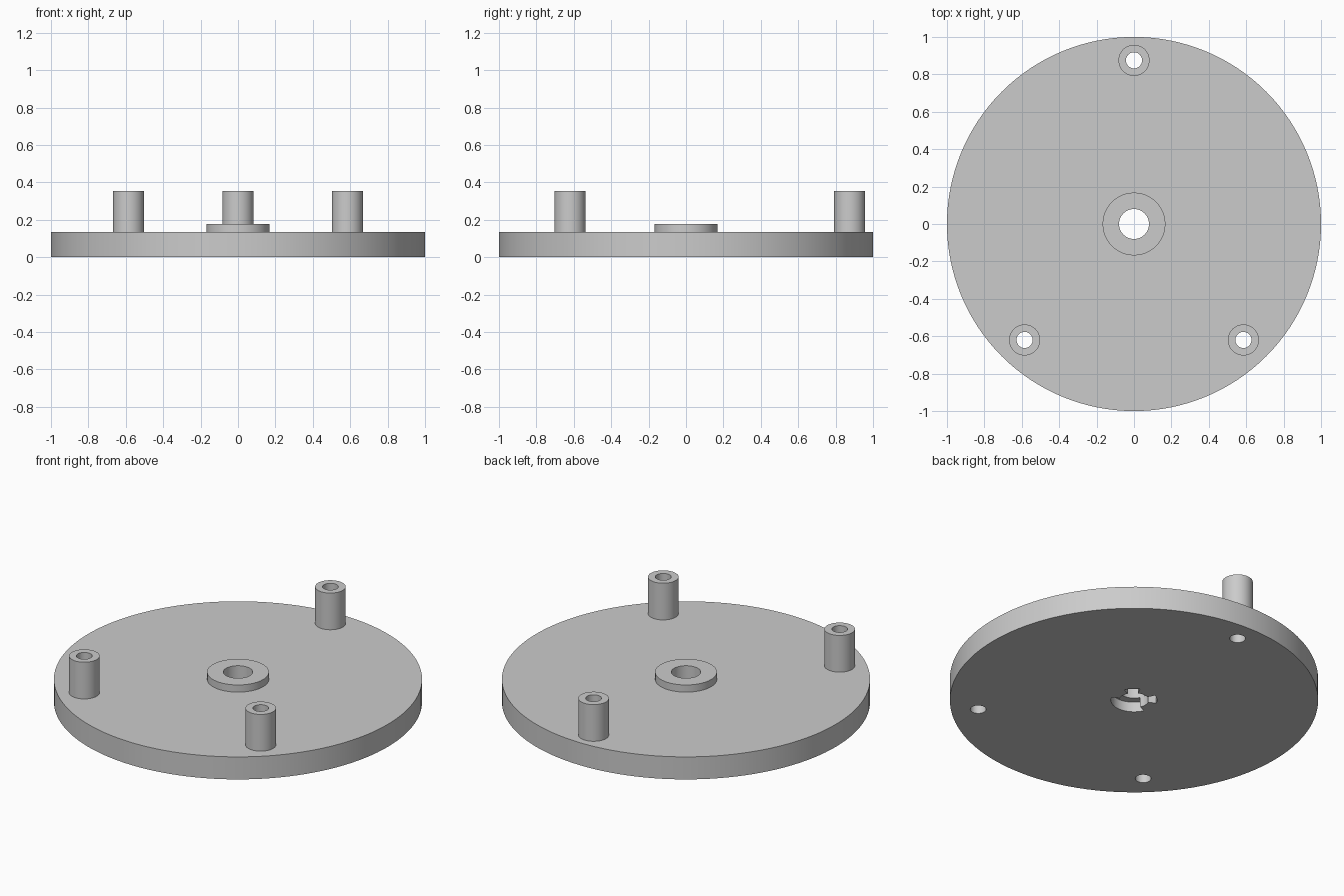
import bpy, bmesh, math
from math import cos, sin, radians

cube = bpy.data.objects.get("Cube")
if cube:
    bpy.data.objects.remove(cube)

grey = bpy.data.materials.new("light grey")
grey.use_nodes = True
grey.diffuse_color = (0.6, 0.6, 0.6, 1)
grey.node_tree.nodes["Principled BSDF"].inputs["Base Color"].default_value = (0.6, 0.6, 0.6, 1)

PLATE_TOP, HUB_TOP, POST_TOP = 0.135, 0.178, 0.355
BORE, POCKET, POCKET_DEPTH = 0.08, 0.125, 0.06
POSTS = {"back": (0, 0.875), "left": (0.585, -0.62), "right": (-0.585, -0.62)}


def prism(name, outline, z0, z1):
    """Solid made by raising a flat outline from z0 to z1."""
    bm = bmesh.new()
    base = bm.faces.new([bm.verts.new((x, y, z0)) for x, y in outline])
    top = bmesh.ops.extrude_face_region(bm, geom=[base])["geom"]
    bmesh.ops.translate(bm, verts=[g for g in top if isinstance(g, bmesh.types.BMVert)],
                        vec=(0, 0, z1 - z0))
    bmesh.ops.recalc_face_normals(bm, faces=bm.faces)
    mesh = bpy.data.meshes.new(name)
    bm.to_mesh(mesh)
    bm.free()
    mesh.materials.append(grey)
    obj = bpy.data.objects.new(name, mesh)
    bpy.context.collection.objects.link(obj)
    return obj


def circle(r, n, x=0, y=0):
    return [(x + r * cos(math.tau * i / n), y + r * sin(math.tau * i / n)) for i in range(n)]


def tube(name, r_out, r_in, z0, z1, x=0, y=0, n=48):
    """Ring-shaped part with an open bore, spun from a closed profile."""
    bm = bmesh.new()
    rings = [[bm.verts.new((px, py, z)) for px, py in circle(r, n, x, y)]
             for r, z in ((r_out, z0), (r_out, z1), (r_in, z1), (r_in, z0))]
    for a, b in zip(rings[:3], rings[1:]):
        for i in range(n):
            j = (i + 1) % n
            bm.faces.new((a[i], a[j], b[j], b[i]))
    mesh = bpy.data.meshes.new(name)
    bm.to_mesh(mesh)
    bm.free()
    mesh.materials.append(grey)
    obj = bpy.data.objects.new(name, mesh)
    bpy.context.collection.objects.link(obj)
    return obj


def cut(target, cutter):
    mod = target.modifiers.new(cutter.name, "BOOLEAN")
    mod.operation, mod.solver, mod.object = "DIFFERENCE", "EXACT", cutter
    bpy.context.view_layer.objects.active = target
    bpy.ops.object.modifier_apply(modifier=mod.name)
    bpy.data.objects.remove(cutter)


# Round base plate with its through holes
plate = prism("base_plate", circle(1, 128), 0, PLATE_TOP)
cut(plate, prism("bore_cutter", circle(BORE, 48), -0.1, 0.3))
for x, y in POSTS.values():
    cut(plate, prism("screw_cutter", circle(0.043, 48, x, y), -0.1, 0.3))

# Keyed pocket under the centre: two slots and one wide sector
sectors = [(25, 65), (115, 155), (205, 335)]
outline = []
for (a, b), (after, _) in zip(sectors, sectors[1:] + [(385, 0)]):
    outline += [(POCKET * cos(radians(t)), POCKET * sin(radians(t))) for t in range(a, b + 1, 5)]
    outline += [(BORE * cos(radians(t)), BORE * sin(radians(t))) for t in range(b, after + 1, 5)]
cut(plate, prism("pocket_cutter", outline, -0.1, POCKET_DEPTH))

# Raised centre hub and three hollow posts
parts = [plate, tube("centre_hub", 0.168, BORE, PLATE_TOP, HUB_TOP)]
for side, (x, y) in POSTS.items():
    parts.append(tube(side + "_post", 0.083, 0.043, PLATE_TOP, POST_TOP, x, y))

# Smooth round walls, crisp rims
for obj in parts:
    bpy.ops.object.select_all(action="DESELECT")
    obj.select_set(True)
    bpy.context.view_layer.objects.active = obj
    bpy.ops.object.shade_smooth_by_angle(angle=radians(30))
